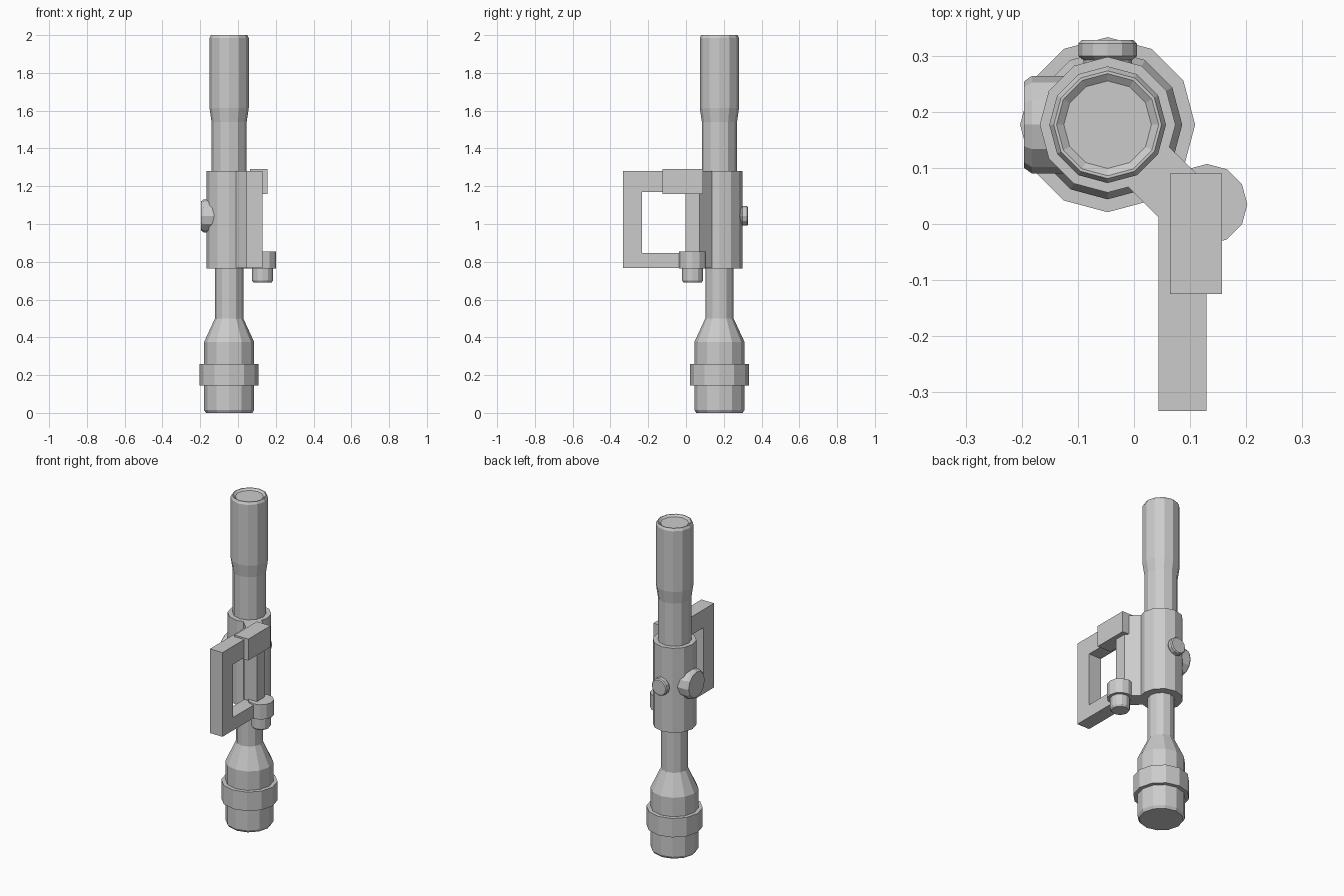
import bpy
import bmesh
from math import cos, sin, pi
from mathutils import Matrix, Vector

if "Cube" in bpy.data.objects:
    bpy.data.objects.remove(bpy.data.objects["Cube"])

grey = bpy.data.materials.new("metal grey")
grey.use_nodes = True
colour = (0.6, 0.6, 0.6, 1)
grey.diffuse_color = colour
grey.node_tree.nodes["Principled BSDF"].inputs["Base Color"].default_value = colour

AXIS_X, AXIS_Y = -0.047, 0.177
SIDES = 12


def finish(name, bm):
    bmesh.ops.recalc_face_normals(bm, faces=bm.faces)
    mesh = bpy.data.meshes.new(name)
    bm.to_mesh(mesh)
    bm.free()
    mesh.materials.append(grey)
    obj = bpy.data.objects.new(name, mesh)
    bpy.context.collection.objects.link(obj)
    return obj


def turned(name, profile, origin, direction=(0, 0, 1)):
    """Capped solid of revolution from (radius, height) pairs."""
    bm = bmesh.new()
    rings = []
    for r, h in profile:
        angles = [2 * pi * i / SIDES for i in range(SIDES)]
        rings.append([bm.verts.new((r * cos(a), r * sin(a), h)) for a in angles])
    for low, high in zip(rings, rings[1:]):
        for i in range(SIDES):
            j = (i + 1) % SIDES
            bm.faces.new((low[i], low[j], high[j], high[i]))
    bm.faces.new(rings[0])
    bm.faces.new(rings[-1])
    turn = Vector((0, 0, 1)).rotation_difference(Vector(direction)).to_matrix().to_4x4()
    bm.transform(Matrix.Translation(origin) @ turn)
    return finish(name, bm)


def extruded(name, outline, start, depth):
    """Solid made by pushing a closed outline along depth."""
    bm = bmesh.new()
    face = bm.faces.new([bm.verts.new(start(u, v)) for u, v in outline])
    moved = bmesh.ops.extrude_face_region(bm, geom=[face])["geom"]
    bmesh.ops.translate(bm, vec=depth, verts=[v for v in moved if isinstance(v, bmesh.types.BMVert)])
    return finish(name, bm)


# Main tube, from the wide objective end up to the dished eyepiece
turned("scope_tube", [
    (0.123, 0), (0.133, 0.016), (0.133, 0.375), (0.075, 0.5), (0.075, 0.8),
    (0.093, 1.2), (0.093, 1.54), (0.104, 1.615), (0.104, 1.985),
    (0.096, 2), (0.091, 2), (0.078, 1.99)], (AXIS_X, AXIS_Y, 0))
turned("objective_ring", [(0.156, 0.145), (0.156, 0.26)], (AXIS_X, AXIS_Y, 0))
turned("body_sleeve", [(0.121, 0.765), (0.121, 1.28)], (AXIS_X, AXIS_Y, 0))

# Adjustment knobs on the side and back of the sleeve
turned("side_knob", [(0.087, 0.05), (0.087, 0.135), (0.077, 0.149)],
       (AXIS_X, AXIS_Y, 1.043), (-1, 0, 0))
turned("back_knob", [(0.043, 0.08), (0.043, 0.115), (0.052, 0.122), (0.052, 0.145), (0.046, 0.151)],
       (AXIS_X, AXIS_Y, 1.043), (0, 1, 0))

# Angled mount joining the sleeve to the bracket
extruded("mount_block", [
    (-0.047, 0.102), (0.044, 0.012), (0.044, -0.003), (0.129, -0.003),
    (0.129, 0.072), (0.02, 0.18)],
    lambda x, y: (x, y, 0.767), (0, 0, 0.513))

# C-shaped bracket
extruded("bracket", [
    (0.01, 0.767), (-0.333, 0.767), (-0.333, 1.28), (0.01, 1.28),
    (0.01, 1.17), (-0.232, 1.17), (-0.232, 0.846), (0.01, 0.846)],
    lambda y, z: (0.044, y, z), (0.085, 0, 0))
extruded("bracket_clamp", [(0.064, -0.125), (0.157, -0.125), (0.157, 0.09), (0.064, 0.09)],
         lambda x, y: (x, y, 1.16), (0, 0, 0.13))

# Stepped screw under the bracket
turned("clamp_screw", [
    (0.048, 0.69), (0.055, 0.7), (0.055, 0.765), (0.072, 0.765), (0.072, 0.855)],
    (0.13, 0.035, 0))
